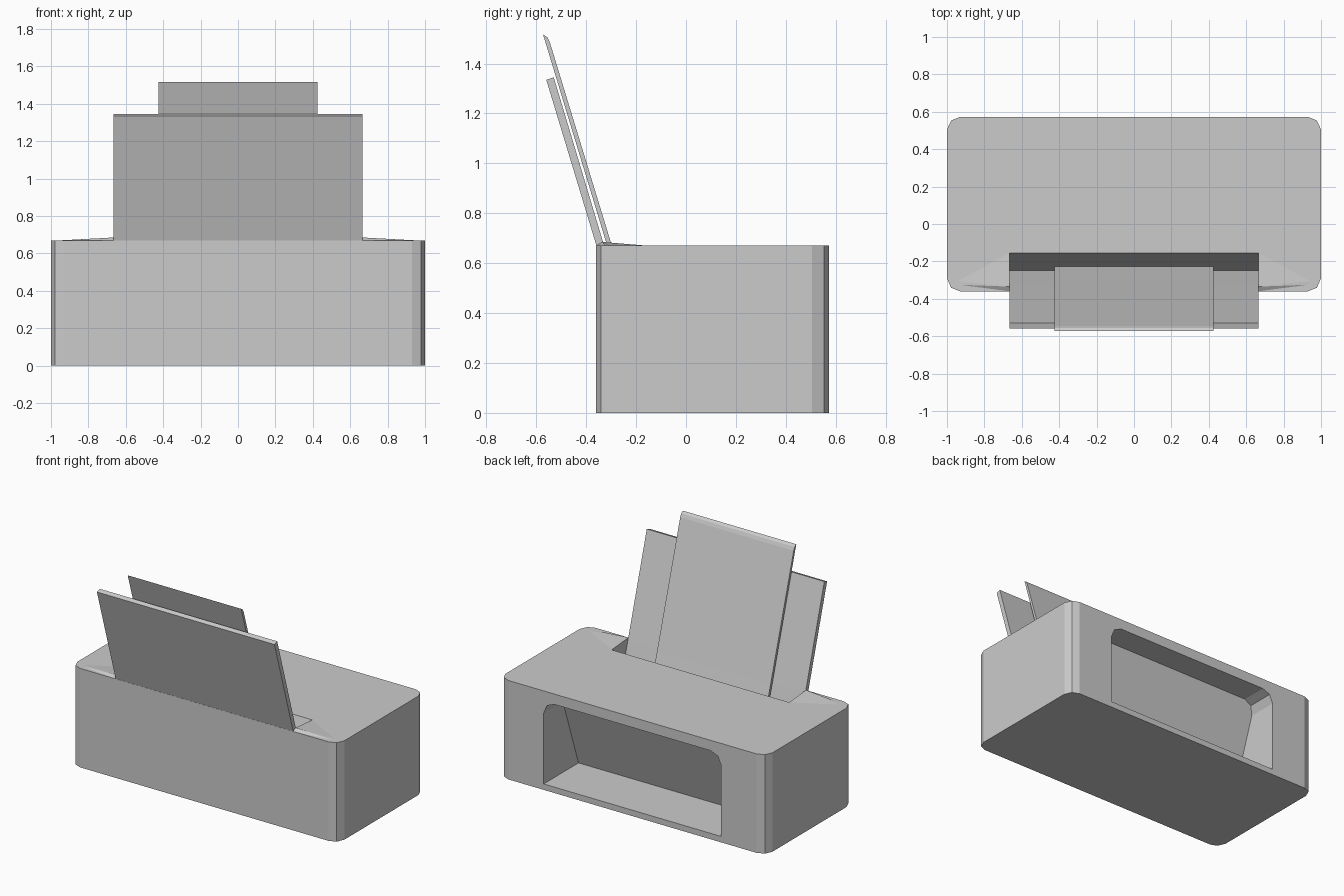
import bpy, bmesh

if "Cube" in bpy.data.objects:
    bpy.data.objects.remove(bpy.data.objects["Cube"])


def finish(name, bm):
    bmesh.ops.recalc_face_normals(bm, faces=bm.faces)
    mesh = bpy.data.meshes.new(name)
    bm.to_mesh(mesh)
    bm.free()
    obj = bpy.data.objects.new(name, mesh)
    bpy.context.collection.objects.link(obj)
    return obj


def extrude(name, start, end):
    """Solid between two matching outlines."""
    bm = bmesh.new()
    a = [bm.verts.new(p) for p in start]
    b = [bm.verts.new(p) for p in end]
    bm.faces.new(a)
    bm.faces.new(b[::-1])
    n = len(a)
    for i in range(n):
        j = (i + 1) % n
        bm.faces.new((a[i], a[j], b[j], b[i]))
    return finish(name, bm)


def side_profile(name, points, half_width):
    return extrude(name, [(-half_width, y, z) for y, z in points],
                   [(half_width, y, z) for y, z in points])


def cut(target, cutter):
    mod = target.modifiers.new(cutter.name, 'BOOLEAN')
    mod.operation = 'DIFFERENCE'
    mod.solver = 'EXACT'
    mod.object = cutter
    cutter.hide_render = True
    cutter.hide_viewport = True


# Printer body with rounded upright corners
outline = []
right = [(0.93, -0.36), (0.978, -0.341), (1.0, -0.29),
         (1.0, 0.505), (0.978, 0.553), (0.93, 0.573)]
outline = right + [(-x, y) for x, y in reversed(right)]
body = extrude("body", [(x, y, 0) for x, y in outline],
               [(x, y, 0.67) for x, y in outline])

# Output opening: clipped upper corners, back wall leaning outward
opening = [(-0.665, 0.04), (0.665, 0.04), (0.665, 0.52), (0.641, 0.577),
           (0.585, 0.60), (-0.585, 0.60), (-0.641, 0.577), (-0.665, 0.52)]


def wall_y(z):
    return 0.20 + (z - 0.04) * 0.35


def mouth_y(z):
    return 0.70


cavity = extrude("opening_cutter", [(x, wall_y(z), z) for x, z in opening],
                 [(x, mouth_y(z), z) for x, z in opening])
cut(body, cavity)

# Paper feed slot in the top
slot = side_profile("slot_cutter", [(-0.138, 0.72), (-0.155, 0.67), (-0.25, 0.38),
                                    (-0.262, 0.38), (-0.348, 0.67), (-0.363, 0.72)], 0.665)
cut(body, slot)

# Wide paper support
side_profile("paper_support", [(-0.265, 0.37), (-0.359, 0.67), (-0.56, 1.335),
                               (-0.53, 1.345), (-0.328, 0.67), (-0.245, 0.38)], 0.665)

# Narrow extension with a bevelled top edge
side_profile("support_extension", [(-0.232, 0.41), (-0.316, 0.67), (-0.573, 1.517),
                                   (-0.555, 1.505), (-0.545, 1.483), (-0.297, 0.67),
                                   (-0.215, 0.41)], 0.425)

# Shallow ramps on both sides of the slot
for side, label in ((-1, "left"), (1, "right")):
    bm = bmesh.new()
    points = [(0.665, -0.155, 0.67), (0.94, -0.305, 0.67), (0.93, -0.325, 0.67),
              (0.665, -0.36, 0.67), (0.665, -0.335, 0.685)]
    v = [bm.verts.new((side * x, y, z)) for x, y, z in points]
    for f in ((0, 1, 4), (1, 2, 4), (2, 3, 4), (3, 0, 4), (0, 3, 2, 1)):
        bm.faces.new([v[i] for i in f])
    finish(label + "_slot_ramp", bm)
